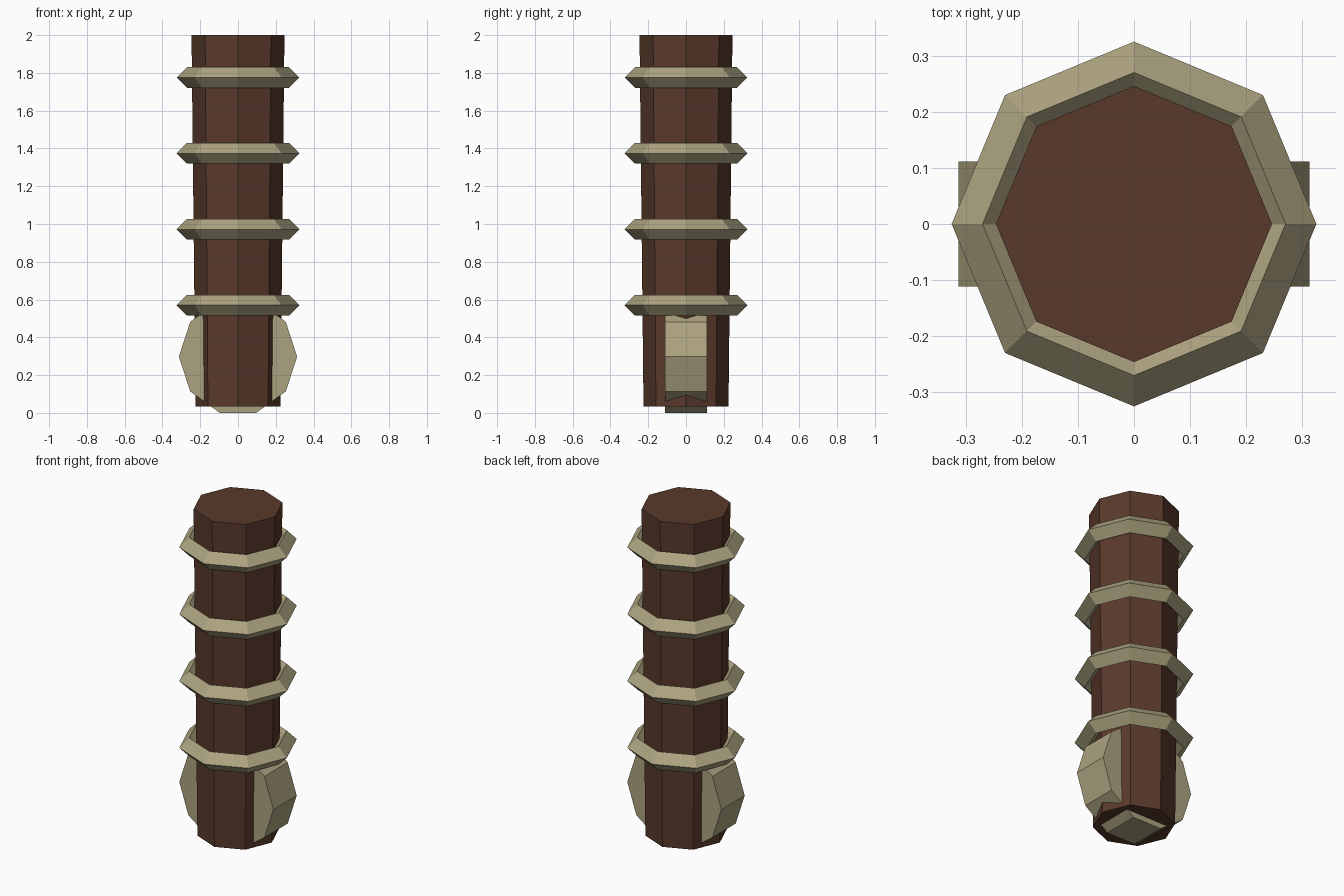
import bpy, math

if "Cube" in bpy.data.objects:
    bpy.data.objects.remove(bpy.data.objects["Cube"])


def material(name, rgb):
    m = bpy.data.materials.new(name)
    m.diffuse_color = (*rgb, 1)
    m.use_nodes = True
    m.node_tree.nodes["Principled BSDF"].inputs["Base Color"].default_value = m.diffuse_color
    return m


brown = material("brown_leather", (0.10, 0.041, 0.024))
tan = material("dull_brass", (0.41, 0.365, 0.215))


def finish(name, mat):
    ob = bpy.context.object
    ob.name = name
    ob.data.materials.append(mat)
    return ob


# Octagonal grip, slightly wider at the top, with a corner on the x axis
Z0, Z1 = 0.034, 2.0
bpy.ops.mesh.primitive_cone_add(vertices=8, radius1=0.225, radius2=0.246,
                                depth=Z1 - Z0, location=(0, 0, (Z0 + Z1) / 2))
finish("grip", brown)

# Four diamond-section rings around the grip
for i in range(4):
    bpy.ops.mesh.primitive_torus_add(major_segments=8, minor_segments=4,
                                     major_radius=0.27, minor_radius=0.055,
                                     location=(0, 0, 0.57 + 0.402 * i))
    finish(f"grip_ring_{i + 1}", tan)

# Ten-sided pommel disc lying along y, corners at the left and right
bpy.ops.mesh.primitive_cylinder_add(vertices=10, radius=0.313, depth=0.222,
                                    location=(0, 0, 0.298),
                                    rotation=(math.pi / 2, 0, 0))
pommel = finish("pommel_disc", tan)
# put a corner exactly on the +x side
first = pommel.data.vertices[0].co
pommel.rotation_euler = (math.pi / 2, math.atan2(first.y, first.x), 0)
